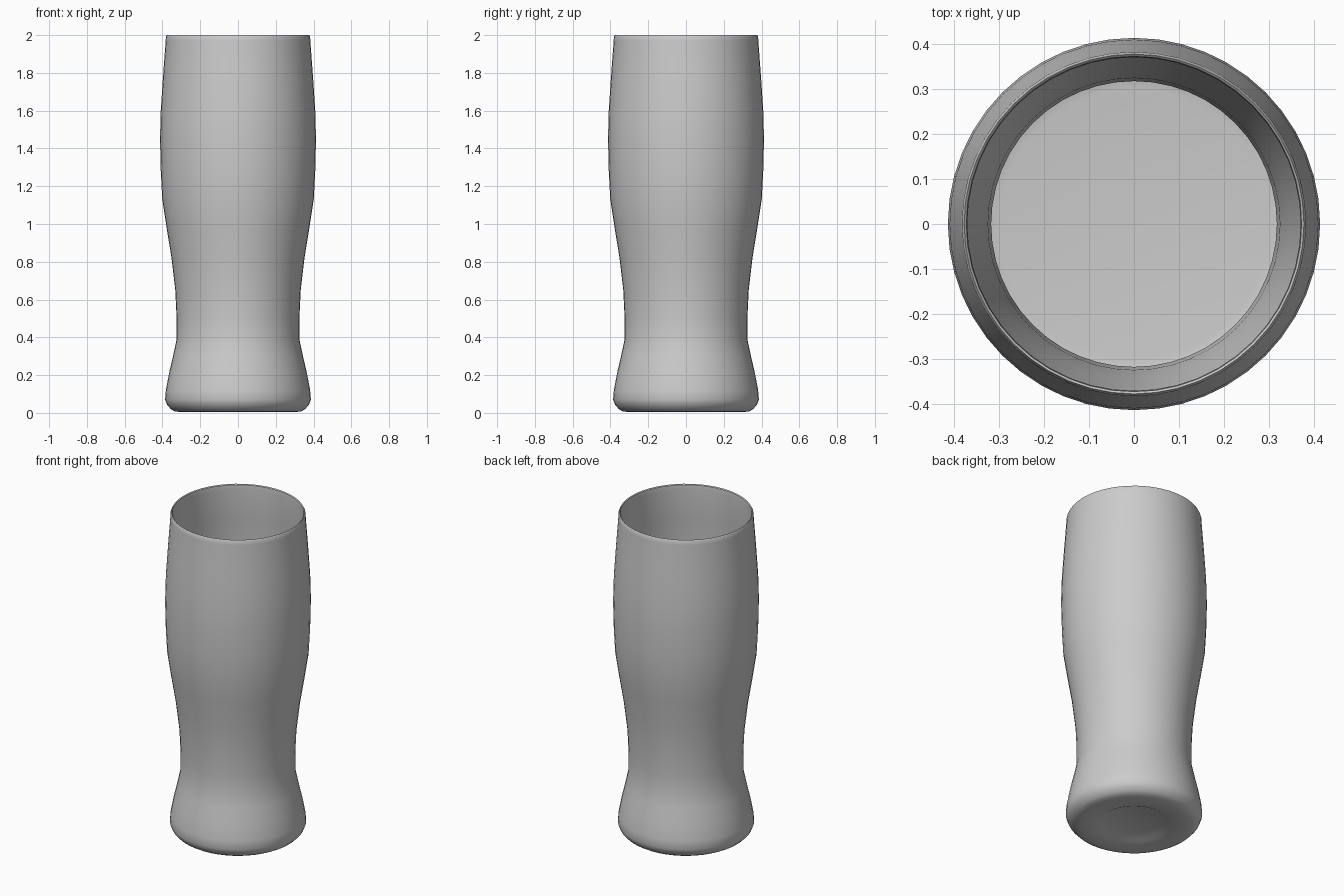
import bpy, bmesh, math

if "Cube" in bpy.data.objects:
    bpy.data.objects.remove(bpy.data.objects["Cube"])

SIDES = 48

# Outer wall from the underside up to the lip, then down the inner wall to the floor (radius, height)
profile = [
    (0.0, 0.015), (0.185, 0.015), (0.205, 0.005), (0.30, 0.004), (0.335, 0.008), (0.355, 0.02), (0.375, 0.042),
    (0.386, 0.07), (0.382, 0.12), (0.365, 0.21), (0.343, 0.305), (0.326, 0.385),
    (0.325, 0.50), (0.332, 0.65), (0.352, 0.82), (0.378, 0.98), (0.401, 1.13),
    (0.409, 1.28), (0.413, 1.45), (0.409, 1.60), (0.397, 1.78), (0.383, 1.97),
    (0.382, 1.99), (0.377, 2.0), (0.372, 1.995), (0.370, 1.97),
    (0.387, 1.78), (0.400, 1.60), (0.404, 1.45), (0.400, 1.28), (0.391, 1.13),
    (0.369, 0.98), (0.344, 0.82), (0.324, 0.65), (0.317, 0.50), (0.318, 0.385),
    (0.335, 0.305), (0.357, 0.21), (0.372, 0.12), (0.375, 0.075), (0.365, 0.05),
    (0.34, 0.035), (0.30, 0.03), (0.0, 0.03),
]

# Spin the profile into a closed glass body
bm = bmesh.new()
rings = []
for r, z in profile:
    if r == 0:
        rings.append([bm.verts.new((0, 0, z))])
    else:
        rings.append([bm.verts.new((r * math.cos(2 * math.pi * i / SIDES),
                                    r * math.sin(2 * math.pi * i / SIDES), z))
                      for i in range(SIDES)])
for a, b in zip(rings, rings[1:]):
    for i in range(SIDES):
        j = (i + 1) % SIDES
        if len(a) == 1:
            bm.faces.new((a[0], b[j], b[i]))
        elif len(b) == 1:
            bm.faces.new((a[i], a[j], b[0]))
        else:
            bm.faces.new((a[i], a[j], b[j], b[i]))
bmesh.ops.recalc_face_normals(bm, faces=bm.faces)
mesh = bpy.data.meshes.new("beer_glass")
bm.to_mesh(mesh)
bm.free()
glass = bpy.data.objects.new("beer_glass", mesh)
bpy.context.collection.objects.link(glass)

# Single light grey colour
mat = bpy.data.materials.new("light_grey")
mat.diffuse_color = (0.6, 0.6, 0.6, 1)
mat.use_nodes = True
mat.node_tree.nodes["Principled BSDF"].inputs["Base Color"].default_value = mat.diffuse_color
mesh.materials.append(mat)

bpy.context.view_layer.objects.active = glass
glass.select_set(True)
bpy.ops.object.shade_smooth_by_angle(angle=math.radians(40))
